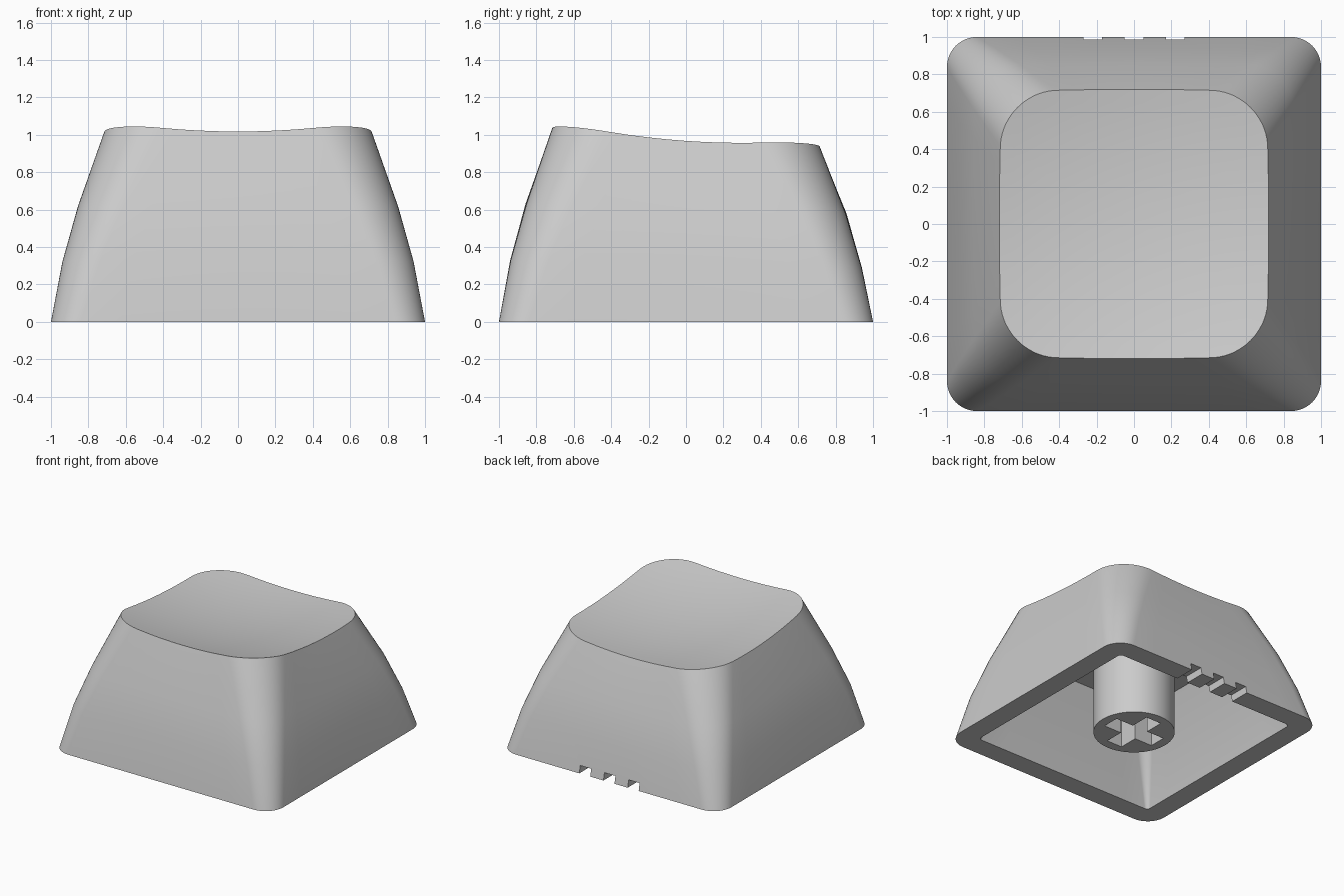
import bpy, bmesh, math

cube = bpy.data.objects.get("Cube")
if cube:
    bpy.data.objects.remove(cube)

# One light grey plastic
GREY = (0.6, 0.6, 0.6, 1.0)
plastic = bpy.data.materials.new("light grey plastic")
plastic.use_nodes = True
plastic.diffuse_color = GREY
plastic.node_tree.nodes["Principled BSDF"].inputs["Base Color"].default_value = GREY


def make_object(name, bm):
    bmesh.ops.recalc_face_normals(bm, faces=bm.faces)
    mesh = bpy.data.meshes.new(name)
    bm.to_mesh(mesh)
    bm.free()
    mesh.materials.append(plastic)
    obj = bpy.data.objects.new(name, mesh)
    bpy.context.collection.objects.link(obj)
    return obj


def activate(obj):
    bpy.ops.object.select_all(action='DESELECT')
    obj.select_set(True)
    bpy.context.view_layer.objects.active = obj


def cut_box(obj, centre, size):
    """Subtract a box from the object."""
    bm = bmesh.new()
    bmesh.ops.create_cube(bm, size=1)
    bmesh.ops.scale(bm, vec=size, verts=bm.verts)
    bmesh.ops.translate(bm, vec=centre, verts=bm.verts)
    cutter = make_object("cutter", bm)
    cutter.hide_render = True
    mod = obj.modifiers.new("cut", 'BOOLEAN')
    mod.operation = 'DIFFERENCE'
    mod.solver = 'EXACT'
    mod.object = cutter
    activate(obj)
    bpy.ops.object.modifier_apply(modifier=mod.name)
    bpy.data.objects.remove(cutter)


def rounded_square(half, radius, bow=0.0, arc=12, side=8):
    """Outline points of a rounded square whose sides bulge by bow."""
    points = []
    c = half - radius
    for quarter in range(4):
        turn = quarter * math.pi / 2
        local = [(half, -c + 2 * c * i / side) for i in range(side)]
        for i in range(arc):
            a = math.pi / 2 * i / arc
            local.append((c + radius * math.cos(a), c + radius * math.sin(a)))
        for x, y in local:
            px = x + bow * x / half * (1 - (y / half) ** 2)
            py = y + bow * y / half * (1 - (x / half) ** 2)
            points.append((px * math.cos(turn) - py * math.sin(turn),
                           px * math.sin(turn) + py * math.cos(turn)))
    return points


def dish(x, y):
    """Height of the tilted, hollowed finger surface."""
    return 0.904 - 0.07 * y + 0.122 * (x * x + y * y)


def tilted(height, slope):
    return lambda x, y: height + slope * y


# Shell: cavity ceiling, inner wall, rim, outer wall, then the finger dish
sections = [
    (0.60, 0.12, 0, tilted(0.68, 0)),
    (0.75, 0.07, 0, tilted(0.32, 0)),
    (0.83, 0.03, 0, tilted(0, 0)),
    (1.00, 0.16, 0, tilted(0, 0)),
    (0.937, 0.20, 0.003, tilted(0.31, -0.02)),
    (0.85, 0.24, 0.008, tilted(0.605, -0.03)),
    (0.705, 0.29, 0.015, dish),
]
bm = bmesh.new()
rings = []
for half, radius, bow, height in sections:
    rings.append([bm.verts.new((x, y, height(x, y)))
                  for x, y in rounded_square(half, radius, bow)])
edge = rings[-1]
for step in range(9, 0, -1):
    k = step / 10
    rings.append([bm.verts.new((v.co.x * k, v.co.y * k, dish(v.co.x * k, v.co.y * k)))
                  for v in edge])
count = len(edge)
for lower, upper in zip(rings, rings[1:]):
    for i in range(count):
        j = (i + 1) % count
        bm.faces.new((lower[i], lower[j], upper[j], upper[i]))
middle = bm.verts.new((0, 0, dish(0, 0)))
for i in range(count):
    bm.faces.new((rings[-1][i], rings[-1][(i + 1) % count], middle))
bm.faces.new(rings[0])
shell = make_object("keycap_shell", bm)

# Three notches through the back rim
for x in (-0.22, 0, 0.22):
    cut_box(shell, (x, 0.92, 0), (0.1, 0.3, 0.12))

# Round mounting stem with a cross-shaped socket
bm = bmesh.new()
bmesh.ops.create_cone(bm, cap_ends=True, segments=64, radius1=0.306,
                      radius2=0.306, depth=0.75)
bmesh.ops.translate(bm, vec=(0, 0, 0.375), verts=bm.verts)
stem = make_object("mounting_stem", bm)
cut_box(stem, (0, 0, 0.15), (0.46, 0.14, 0.6))
cut_box(stem, (0, 0, 0.15), (0.14, 0.46, 0.6))

for obj in (shell, stem):
    activate(obj)
    bpy.ops.object.shade_smooth_by_angle(angle=math.radians(30))
